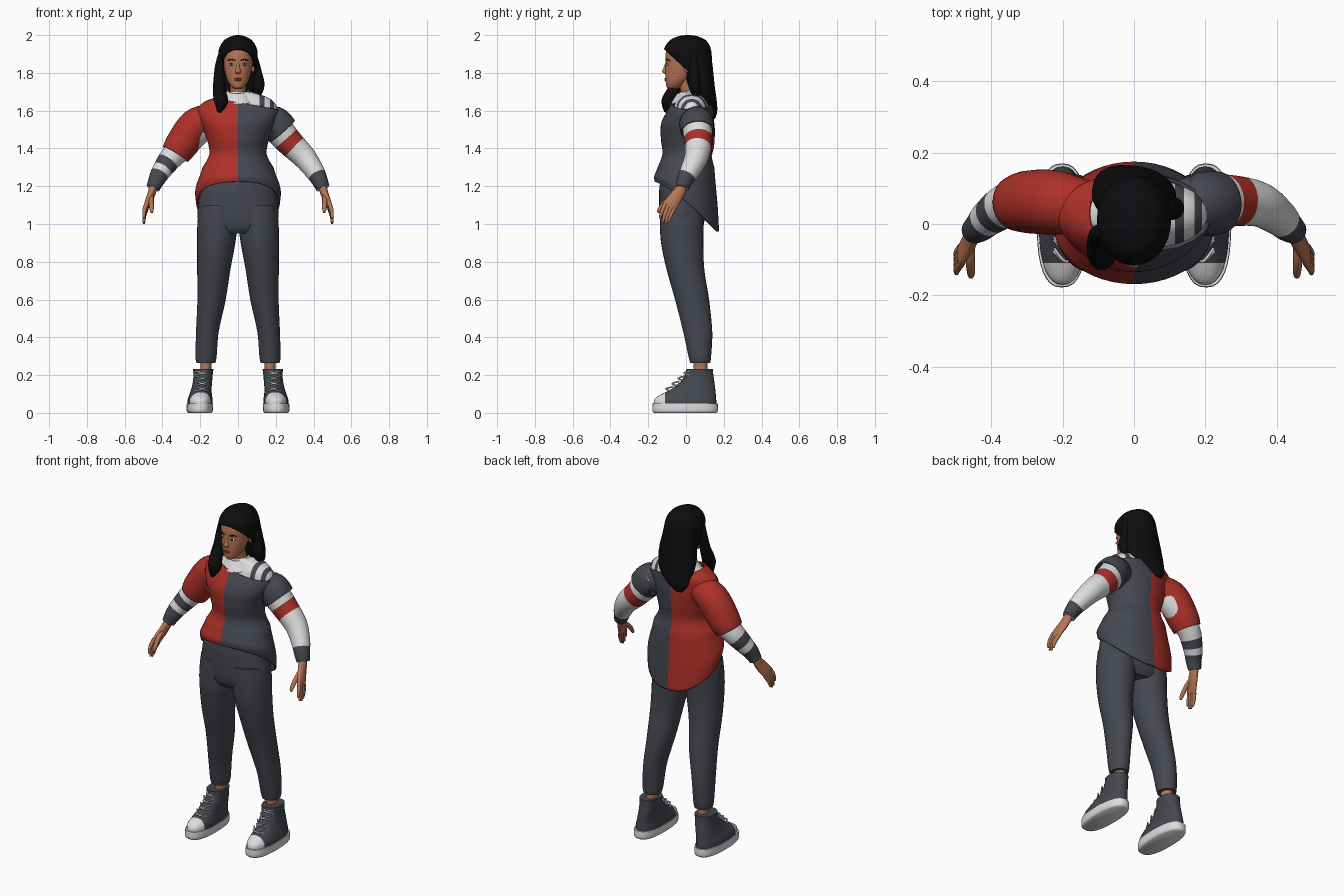
import bpy, bmesh, math
from mathutils import Vector, Matrix

if "Cube" in bpy.data.objects:
    bpy.data.objects.remove(bpy.data.objects["Cube"])


def material(name, r, g, b):
    m = bpy.data.materials.new(name)
    m.use_nodes = True
    m.diffuse_color = (r, g, b, 1)
    shader = next(n for n in m.node_tree.nodes if n.type == 'BSDF_PRINCIPLED')
    shader.inputs["Base Color"].default_value = (r, g, b, 1)
    shader.inputs["Roughness"].default_value = 0.8
    return m


RED = material("red knit", .42, .03, .022)
GREY = material("charcoal cloth", .06, .063, .08)
WHITE = material("white cloth", .72, .72, .72)
SKIN = material("skin", .48, .18, .09)
HAIR = material("black hair", .004, .004, .005)
LIP = material("lips", .36, .09, .06)


def finish(name, bm, mats, thick=0):
    bmesh.ops.recalc_face_normals(bm, faces=bm.faces)
    mesh = bpy.data.meshes.new(name)
    bm.to_mesh(mesh)
    bm.free()
    for m in mats:
        mesh.materials.append(m)
    ob = bpy.data.objects.new(name, mesh)
    bpy.context.collection.objects.link(ob)
    bpy.ops.object.select_all(action='DESELECT')
    ob.select_set(True)
    bpy.context.view_layer.objects.active = ob
    bpy.ops.object.shade_smooth_by_angle(angle=math.radians(50))
    if thick:
        mod = ob.modifiers.new("thickness", 'SOLIDIFY')
        mod.thickness, mod.offset = thick, -1
    return ob


def smooth_rows(rows, n):
    """Catmull-Rom interpolation of centre and radii; yields (t, values)."""
    rows = [tuple(r) + (r[3],) * (5 - len(r)) for r in rows]
    ext = [rows[0]] + rows + [rows[-1]]
    for i in range(len(rows) - 1):
        for k in range(n):
            u = k / n
            yield i + u, [.5 * (2 * b + (c - a) * u + (2 * a - 5 * b + 4 * c - d) * u * u
                                + (3 * b - a - 3 * c + d) * u ** 3)
                          for a, b, c, d in zip(*ext[i:i + 4])]
    yield len(rows) - 1, list(rows[-1])


def loft(name, rows, mats, level=True, seg=32, n=6, power=2, axis=(1, 0, 0),
         bands=None, cuts=(), trim=None, paint=None, warp=None, caps=True, thick=0):
    """Skin rings (x, y, z, radius, radius) either horizontally or along their path."""
    pts = list(smooth_rows(rows, n))
    bm = bmesh.new()
    rings = []
    for i, (t, v) in enumerate(pts):
        c, r1, r2 = Vector(v[:3]), max(v[3], .002), max(v[4], .002)
        U, V = Vector((1, 0, 0)), Vector((0, 1, 0))
        if not level:
            T = Vector(pts[min(i + 1, len(pts) - 1)][1][:3]) - Vector(pts[max(i - 1, 0)][1][:3])
            U = Vector(axis).cross(T).normalized()
            V = T.normalized().cross(U)
        ring = []
        for j in range(seg):
            a = math.tau * j / seg
            ca, sa = [math.copysign(abs(w) ** (2 / power), w) if abs(w) > 1e-6 else 0
                      for w in (math.cos(a), math.sin(a))]
            ring.append(bm.verts.new(c + U * r1 * ca + V * r2 * sa))
        rings.append(ring)
    for i in range(len(rings) - 1):
        for j in range(seg):
            k = (j + 1) % seg
            f = bm.faces.new((rings[i][j], rings[i][k], rings[i + 1][k], rings[i + 1][j]))
            if bands:
                f.material_index = bands((pts[i][0] + pts[i + 1][0]) / 2)
    if caps:
        bm.faces.new(rings[0][::-1])
        bm.faces.new(rings[-1])
    if warp:
        for v in bm.verts:
            warp(v.co)
    for co, no in list(cuts) + ([trim] if trim else []):
        bmesh.ops.bisect_plane(bm, geom=bm.verts[:] + bm.edges[:] + bm.faces[:], plane_co=co,
                               plane_no=no, clear_outer=(co, no) == trim)
    if paint:
        for f in bm.faces:
            f.material_index = paint(f.calc_center_median())
    return finish(name, bm, mats, thick)


def ball(name, loc, size, mat):
    bm = bmesh.new()
    bmesh.ops.create_uvsphere(bm, u_segments=20, v_segments=12, radius=1,
                              matrix=Matrix.Translation(loc) @ Matrix.Diagonal((*size, 1)))
    finish(name, bm, [mat])


def flip(rows, s):
    return [(r[0] * s,) + tuple(r[1:]) for r in rows]


# Sweater: two-colour body, slanted neckline, long back hem
def drop_hem(co):
    if co.z < 1.3:
        f = min(max((co.y / .17 + 1) / 2, 0), 1)
        co.z = 1.3 - (1.3 - co.z) * (.075 + .265 * f ** 1.3) / .08


loft("sweater_body", [
    (0, .005, 1.22, .222, .17), (0, 0, 1.25, .225, .168), (0, 0, 1.3, .188, .15),
    (0, .005, 1.37, .152, .13), (0, .005, 1.45, .165, .138), (0, .008, 1.53, .195, .14),
    (0, .02, 1.59, .215, .125), (0, .03, 1.63, .2, .112), (0, .03, 1.66, .15, .1),
    (0, .03, 1.675, .09, .085)], [GREY, RED], seg=48, caps=False, warp=drop_hem,
    trim=((0, 0, 1.645), (.18, 0, 1)), paint=lambda c: int(c.x < 0), thick=.01)
loft("sweater_left_sleeve", [(.13, .045, 1.535, .075), (.19, .055, 1.535, .09),
     (.235, .06, 1.49, .088)], [GREY], level=False, caps=False, thick=.008)
loft("sweater_right_sleeve", [(-.13, .045, 1.56, .075), (-.22, .06, 1.525, .09),
     (-.295, .062, 1.425, .088), (-.33, .058, 1.37, .078)], [RED], level=False, caps=False, thick=.01)

# Striped undershirt with collar
loft("undershirt", [
    (.01, .01, 1.4, .13, .11), (.01, .02, 1.5, .17, .11), (.01, .03, 1.58, .2, .105),
    (.025, .03, 1.64, .17, .088), (.03, .03, 1.675, .115, .07), (.01, .02, 1.7, .055, .055)],
    [WHITE, GREY], cuts=[((x, 0, 0), (1, 0, 0)) for x in (.115, .14, .17, .19)],
    paint=lambda c: int(.115 < c.x < .14 or .17 < c.x < .19))


def tilt_collar(co):
    co.z += .3 * (co.y - .02)


loft("collar", [(0, .015, 1.71, .055, .062), (0, .01, 1.69, .068, .074), (0, .005, 1.665, .088, .088)],
     [WHITE], warp=tilt_collar, caps=False, thick=.006)

# Shirt sleeves, striped differently on each side
ARM = [(.17, .055, 1.57, .075), (.215, .06, 1.5, .078), (.275, .065, 1.43, .072),
       (.35, .055, 1.355, .063), (.405, .02, 1.28, .052), (.43, -.005, 1.235, .044),
       (.45, -.02, 1.19, .036)]
loft("left_shirt_sleeve", ARM, [WHITE, GREY, RED], level=False,
     bands=lambda t: 2 if 1.66 < t < 2.33 else int(t > 4.5))
loft("right_shirt_sleeve", flip(ARM, -1), [WHITE, GREY], level=False,
     bands=lambda t: int(3.3 < t < 3.9 or t > 4.4))

# Trousers hips
loft("trouser_hips", [
    (0, -.02, .95, .16, .09), (0, -.02, .98, .2, .11), (0, -.02, 1.04, .214, .12),
    (0, -.02, 1.12, .208, .122), (0, -.02, 1.2, .19, .12), (0, -.01, 1.3, .14, .11)], [GREY])

LEG = [(.17, .075, .265, .05, .053), (.169, .073, .3, .056, .06), (.162, .062, .43, .06, .077),
       (.14, .032, .6, .075, .09), (.128, -.003, .76, .088, .1), (.115, -.02, .9, .101, .112),
       (.109, -.022, 1, .106, .116), (.1, -.02, 1.1, .104, .118)]
SHOE = [(.2, -.004, .04, .066, .166), (.2, -.004, .07, .066, .164), (.198, .01, .095, .06, .148),
        (.194, .038, .125, .054, .117), (.188, .06, .165, .051, .09), (.185, .07, .2, .051, .075),
        (.184, .072, .232, .054, .07)]
PALM = [(.447, -.018, 1.2, .026, .022), (.46, -.045, 1.155, .034, .02),
        (.48, -.08, 1.105, .038, .016), (.485, -.092, 1.085, .034, .011)]

# Legs, shoes and hands on both sides
for s, side in ((1, "left"), (-1, "right")):
    loft(side + "_trouser_leg", flip(LEG, s), [GREY])
    loft(side + "_ankle", flip([(.175, .078, .17, .034, .04), (.17, .077, .24, .029, .036),
                                (.168, .075, .32, .036, .042)], s), [SKIN])
    loft(side + "_shoe_sole", flip([(.202, -.004, 0, .062, .165), (.202, -.004, .012, .07, .174),
                                    (.202, -.004, .05, .069, .172)], s), [WHITE], power=2.5, n=3)
    loft(side + "_shoe_upper", flip(SHOE, s), [GREY, WHITE], power=2.3, n=4,
         cuts=[((0, -.11, 0), (0, 1, 0))], paint=lambda c: int(c.y < -.11))
    for i in range(4):
        z = .115 + .028 * i
        front = -.098 + .032 * i
        for d in (1, -1):
            loft(f"{side}_lace", [(s * .19 - d * .034, front + .022, z, .0045),
                                  (s * .19, front - .008, z + .012, .0045),
                                  (s * .19 + d * .034, front + .03, z + .024, .0045)],
                 [WHITE], level=False, axis=(0, 1, 0), seg=8, n=4)
    loft(side + "_palm", flip(PALM, s), [SKIN], level=False, seg=20)
    for i in range(4):
        k = -.027 + .018 * i
        x, y, z = .484, -.086 + .82 * k, 1.095 - .57 * k
        reach = (.9, 1.05, 1, .8)[i]
        loft(side + "_finger", flip([(x, y, z, .0115), (x + .012, y - .018, z - .045 * reach, .0105),
                                     (x + .014, y - .03, z - .088 * reach, .006)], s),
             [SKIN], level=False, seg=12)
    loft(side + "_thumb", flip([(.46, -.06, 1.15, .014), (.459, -.105, 1.12, .013),
                                (.457, -.138, 1.08, .011), (.457, -.148, 1.06, .006)], s),
         [SKIN], level=False, seg=12)
    # Eye, brow and ear
    ball(side + "_eye", (s * .034, -.098, 1.845), (.015, .008, .007), WHITE)
    ball(side + "_iris", (s * .034, -.103, 1.845), (.0065, .005, .0065), HAIR)
    loft(side + "_brow", flip([(.015, -.108, 1.865, .002), (.035, -.102, 1.871, .0035),
                               (.054, -.086, 1.865, .002)], s), [HAIR], level=False,
         axis=(0, 0, 1), seg=8)
    ball(side + "_ear", (s * .08, .005, 1.83), (.01, .017, .028), SKIN)

# Head and neck
loft("neck", [(0, .035, 1.6, .055, .055), (0, .02, 1.69, .043, .046), (0, 0, 1.78, .045, .05)], [SKIN])
loft("head", [
    (0, -.07, 1.715, .018, .022), (0, -.062, 1.728, .036, .042), (0, -.045, 1.76, .056, .063),
    (0, -.03, 1.8, .068, .08), (0, -.018, 1.85, .077, .09), (0, -.008, 1.9, .08, .1),
    (0, 0, 1.95, .068, .09), (0, 0, 1.98, .03, .04)], [SKIN])
loft("nose", [(0, -.1, 1.855, .007, .008), (0, -.108, 1.83, .009, .01), (0, -.112, 1.808, .015, .014),
              (0, -.106, 1.795, .011, .007)], [SKIN], seg=16)
ball("upper_lip", (0, -.107, 1.77, ), (.021, .007, .0045), LIP)
ball("lower_lip", (0, -.106, 1.762), (.018, .007, .0055), LIP)

# Hair: swept cap, long back fall and side locks
loft("hair_cap", [
    (0, .02, 1.75, .095, .1), (0, .015, 1.85, .102, .12), (0, .008, 1.92, .102, .125),
    (0, .01, 1.97, .076, .098), (0, .01, 1.994, .035, .05), (0, .01, 2, .008, .01)],
    [HAIR], trim=((0, -.11, 1.92), (0, -.92, -1)), thick=.02)
loft("hair_back", [
    (0, .05, 1.92, .09, .08), (0, .065, 1.82, .105, .078), (0, .08, 1.73, .118, .072),
    (-.01, .105, 1.65, .105, .058), (-.035, .125, 1.595, .07, .04), (-.05, .135, 1.555, .025, .018)],
    [HAIR])
loft("hair_right_lock", [
    (-.08, -.03, 1.91, .02), (-.097, -.025, 1.84, .024), (-.1, -.04, 1.76, .03), (-.098, -.068, 1.7, .035),
    (-.09, -.095, 1.645, .036), (-.1, -.105, 1.592, .01)], [HAIR], level=False)
loft("hair_left_lock", [
    (.085, .04, 1.88, .02), (.1, .045, 1.8, .027), (.108, .045, 1.73, .032), (.1, .06, 1.665, .012)],
    [HAIR], level=False)
